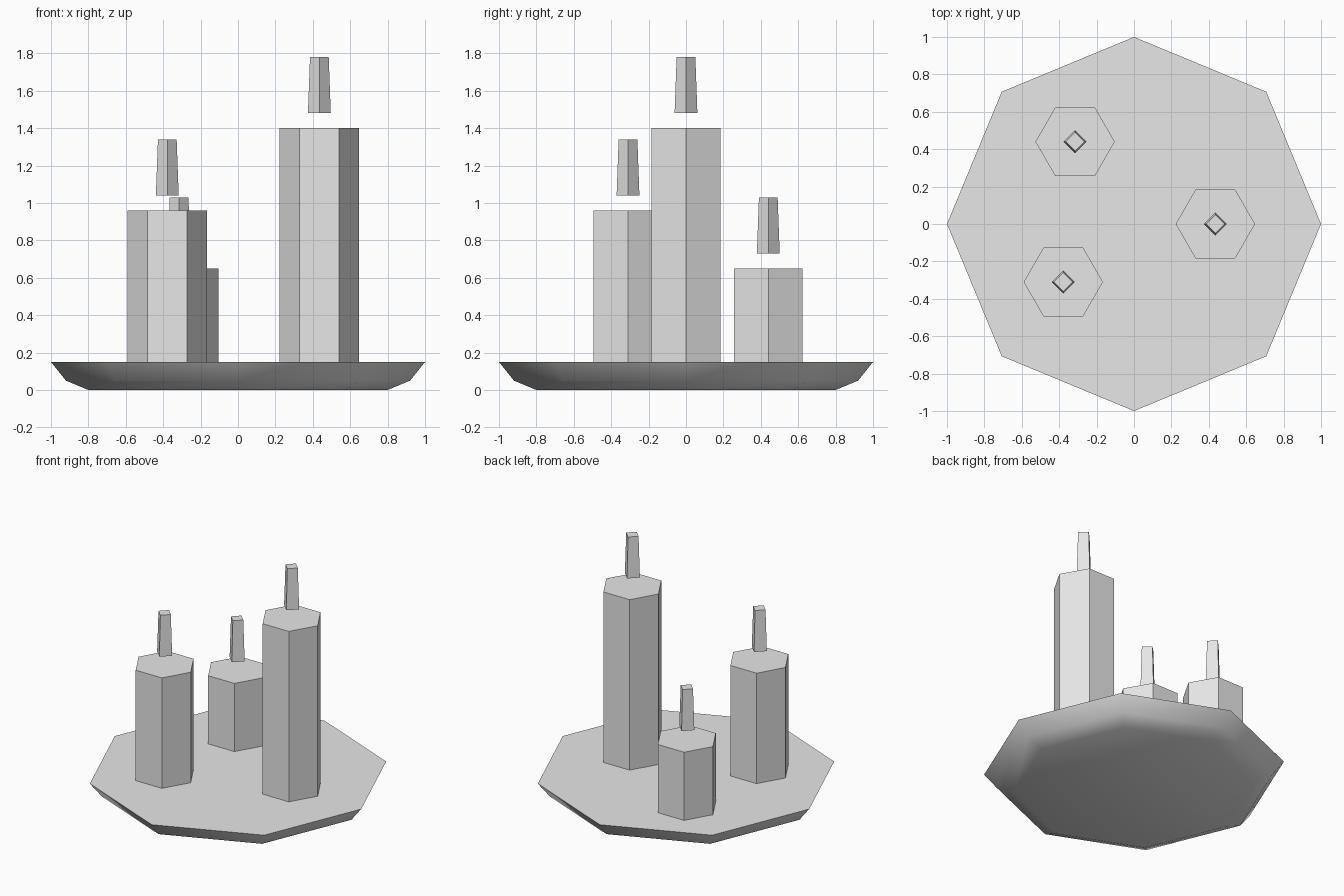
import bpy
import bmesh
from math import cos, sin, tau, radians

default = bpy.data.objects.get("Cube")
if default:
    bpy.data.objects.remove(default, do_unlink=True)

grey = bpy.data.materials.new("light_grey")
grey.use_nodes = True
grey.diffuse_color = (0.8, 0.8, 0.8, 1)
grey.node_tree.nodes["Principled BSDF"].inputs["Base Color"].default_value = (0.8, 0.8, 0.8, 1)


def loft(name, sides, profile, centre=(0, 0)):
    """Closed solid from (radius, height) rings, first corner along +x."""
    bm = bmesh.new()
    rings = [[bm.verts.new((r * cos(tau * i / sides), r * sin(tau * i / sides), z))
              for i in range(sides)] for r, z in profile]
    for low, high in zip(rings, rings[1:]):
        for i in range(sides):
            j = (i + 1) % sides
            bm.faces.new((low[i], low[j], high[j], high[i]))
    bm.faces.new(rings[0][::-1])
    bm.faces.new(rings[-1])
    mesh = bpy.data.meshes.new(name)
    bm.to_mesh(mesh)
    bm.free()
    mesh.materials.append(grey)
    obj = bpy.data.objects.new(name, mesh)
    obj.location = (*centre, 0)
    bpy.context.collection.objects.link(obj)
    return obj


# Octagonal plate: soft underside, crisp flat top
PLATE_TOP = 0.15
plate = loft("plate", 8, [(0.8, 0), (0.92, 0.05), (1, PLATE_TOP)])
bpy.ops.object.select_all(action="DESELECT")
plate.select_set(True)
bpy.context.view_layer.objects.active = plate
bpy.ops.object.shade_smooth_by_angle(angle=radians(50))

# Hexagonal candles, each with a tapered wick hovering just above it
candles = {
    "tall": ((0.435, 0), 1.40),
    "medium": ((-0.378, -0.31), 0.96),
    "short": ((-0.315, 0.44), 0.65),
}
for size, (centre, top) in candles.items():
    loft(size + "_candle", 6, [(0.212, PLATE_TOP), (0.212, top)], centre)
    loft(size + "_wick", 4, [(0.061, top + 0.08), (0.05, top + 0.38)], centre)
